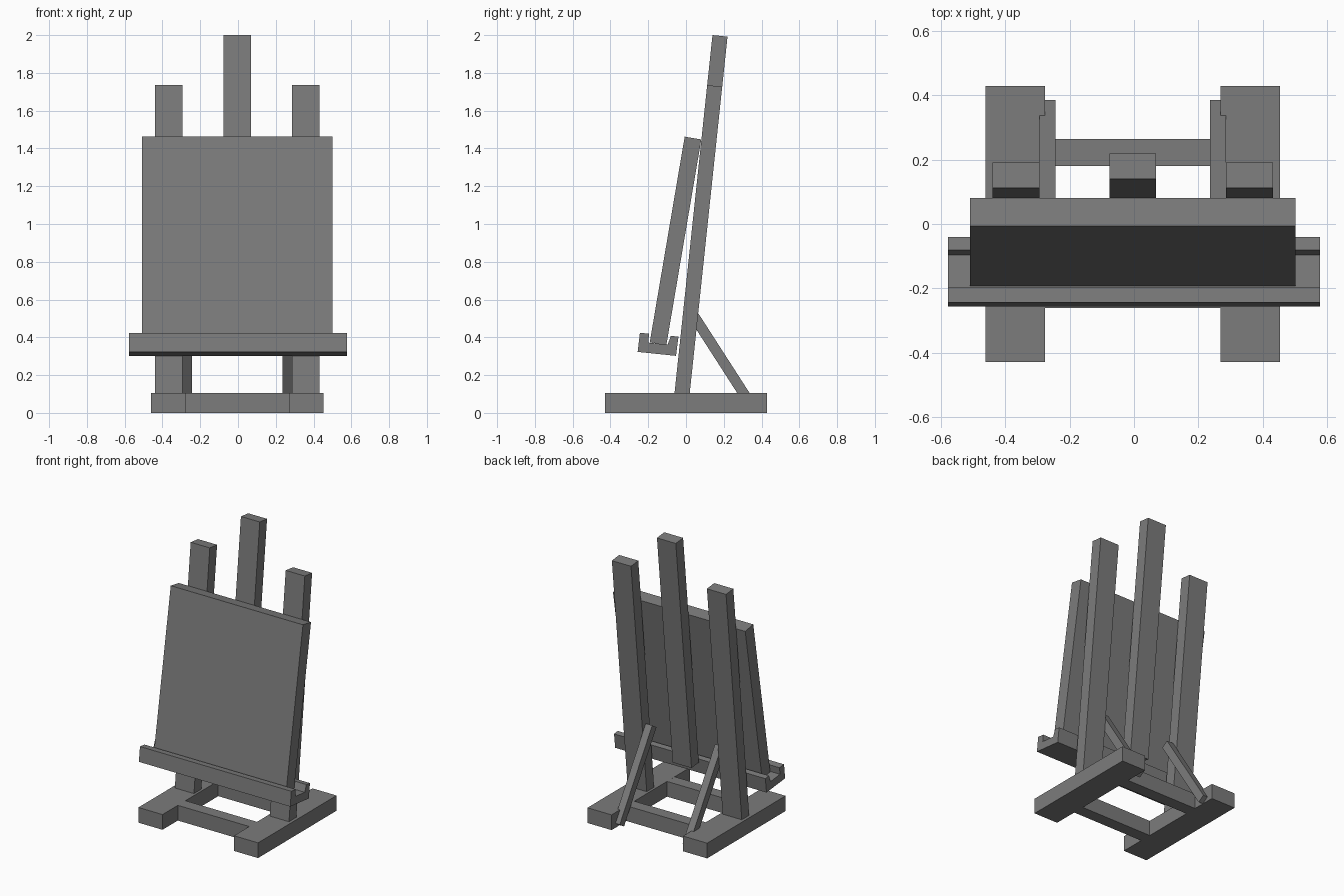
import bpy
import bmesh
from mathutils import Vector

cube = bpy.data.objects.get("Cube")
if cube:
    bpy.data.objects.remove(cube, do_unlink=True)

grey = bpy.data.materials.new("plain grey")
grey.use_nodes = True
colour = (0.2, 0.2, 0.2, 1)
grey.diffuse_color = colour
grey.node_tree.nodes["Principled BSDF"].inputs["Base Color"].default_value = colour

MID = -0.004  # centre line of the frame


def prism(name, profile, x0, x1):
    """Extrude a (y, z) profile from x0 to x1."""
    bm = bmesh.new()
    face = bm.faces.new([bm.verts.new((x0, y, z)) for y, z in profile])
    grown = bmesh.ops.extrude_face_region(bm, geom=[face])["geom"]
    moved = [v for v in grown if isinstance(v, bmesh.types.BMVert)]
    bmesh.ops.translate(bm, verts=moved, vec=(x1 - x0, 0, 0))
    bmesh.ops.recalc_face_normals(bm, faces=bm.faces[:])
    mesh = bpy.data.meshes.new(name)
    bm.to_mesh(mesh)
    bm.free()
    mesh.materials.append(grey)
    obj = bpy.data.objects.new(name, mesh)
    bpy.context.collection.objects.link(obj)
    return obj


def beam(name, start, end, thick, x0, x1):
    """Square-ended plank along a (y, z) centre line."""
    a, b = Vector(start), Vector(end)
    d = (b - a).normalized()
    n = Vector((d.y, -d.x)) * thick / 2
    return prism(name, [a - n, a + n, b + n, b - n], x0, x1)


def box(name, x0, x1, y0, y1, z0, z1):
    return prism(name, [(y0, z0), (y1, z0), (y1, z1), (y0, z1)], x0, x1)


def post_point(z):
    """Point on the leaning centre line shared by all posts."""
    return (-0.021 + 0.106 * (z - 0.1), z)


# Feet, side posts and braces on both sides
for side, s in (("left", 1), ("right", -1)):
    def span(inner, outer):
        return MID + s * inner, MID + s * outer
    x0, x1 = span(0.273, 0.457)
    box(side + "_foot", x0, x1, -0.428, 0.428, 0, 0.105)
    x0, x1 = span(0.29, 0.436)
    beam(side + "_post", post_point(0.09), post_point(1.731), 0.08, x0, x1)
    x0, x1 = span(0.24, 0.29)
    beam(side + "_brace", (0.362, 0.015), (0.008, 0.565), 0.055, x0, x1)

# Rails joining the feet
box("front_rail", MID - 0.273, MID + 0.273, -0.261, -0.177, 0, 0.105)
box("back_rail", MID - 0.273, MID + 0.273, 0.18, 0.264, 0, 0.105)

# Tall centre post
beam("centre_post", post_point(0.38), post_point(1.996), 0.08,
     MID - 0.072, MID + 0.072)

# Leaning board
beam("board", (-0.148, 0.366), (0.037, 1.455), 0.089,
     MID - 0.505, MID + 0.505)

# Grooved tray holding the board
prism("tray", [(-0.256, 0.323), (-0.053, 0.302), (-0.04, 0.403),
               (-0.08, 0.408), (-0.097, 0.361), (-0.2, 0.372),
               (-0.195, 0.419), (-0.244, 0.424)], -0.578, 0.578)
